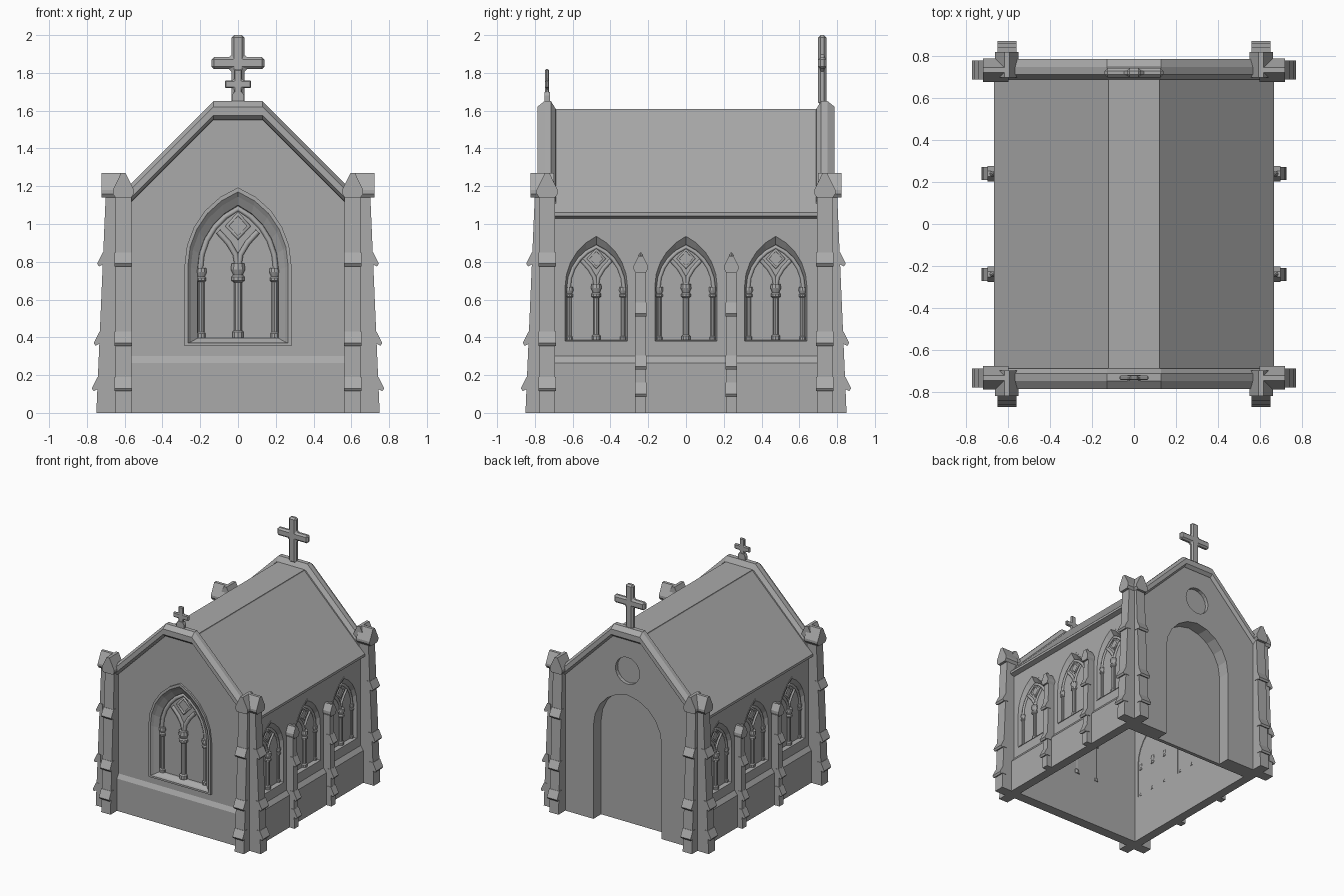
import bpy, bmesh
from math import pi, cos, sin, atan2

if "Cube" in bpy.data.objects:
    bpy.data.objects.remove(bpy.data.objects["Cube"])

GREY = (0.4, 0.4, 0.4, 1)
stone = bpy.data.materials.new("grey stone")
stone.use_nodes = True
stone.diffuse_color = GREY
stone.node_tree.nodes["Principled BSDF"].inputs["Base Color"].default_value = GREY


# Local frame of every part: x = outward, y = across, z = up, turned about z
def place(obj, turn, shift):
    obj.rotation_euler.z = turn
    obj.location = (-sin(turn) * shift, cos(turn) * shift, 0)
    obj.data.materials.append(stone)
    bpy.context.collection.objects.link(obj)
    return obj


def loft(name, rings, turn=0, shift=0):
    """Closed solid through matching rings of points."""
    bm = bmesh.new()
    loops = [[bm.verts.new(p) for p in ring] for ring in rings]
    n = len(loops[0])
    for a, b in zip(loops, loops[1:]):
        for i in range(n):
            j = (i + 1) % n
            bm.faces.new((a[i], a[j], b[j], b[i]))
    bm.faces.new(loops[0])
    bm.faces.new(loops[-1])
    bmesh.ops.recalc_face_normals(bm, faces=bm.faces)
    mesh = bpy.data.meshes.new(name)
    bm.to_mesh(mesh)
    bm.free()
    return place(bpy.data.objects.new(name, mesh), turn, shift)


def outward_prism(name, outline, r0, r1, turn=0, shift=0):
    return loft(name, [[(r, t, z) for t, z in outline] for r in (r0, r1)], turn, shift)


def across_prism(name, profile, half, turn=0, shift=0):
    return loft(name, [[(r, t, z) for r, z in profile] for t in (-half, half)], turn, shift)


def cut(obj, cutter):
    cutter.hide_render = True
    mod = obj.modifiers.new("cut", 'BOOLEAN')
    mod.operation, mod.solver, mod.object = 'DIFFERENCE', 'EXACT', cutter
    with bpy.context.temp_override(object=obj, active_object=obj, selected_objects=[obj]):
        bpy.ops.object.modifier_apply(modifier=mod.name)
    bpy.data.objects.remove(cutter)


def mirrored(half):
    return half + [(-t, z) for t, z in reversed(half)]


def arch(w, base, spring, apex, steps=5):
    """Pointed arch outline."""
    h = apex - spring
    radius = (w * w + h * h) / (2 * w)
    end = atan2(h, radius - w)
    side = [(w - radius + radius * cos(end * i / steps),
             spring + radius * sin(end * i / steps)) for i in range(steps)]
    left = [(-t, z) for t, z in reversed(side)]
    return [(w, base)] + side + [(0, apex)] + left + [(-w, base)]


def bar(name, points, radius, turn, shift, closed=False):
    """Round moulding along a path."""
    curve = bpy.data.curves.new(name, 'CURVE')
    curve.dimensions = '3D'
    curve.bevel_depth, curve.bevel_resolution = radius, 1
    curve.use_fill_caps = True
    spline = curve.splines.new('POLY')
    spline.points.add(len(points) - 1)
    for p, co in zip(spline.points, points):
        p.co = (*co, 1)
    spline.use_cyclic_u = closed
    return place(bpy.data.objects.new(name, curve), turn, shift)


def column(name, r, t, base, top, size, turn, shift):
    profile = [(.032, base), (.032, base + .03 * size), (.022, base + .04 * size)]
    profile += [(rad, top + dz * size) for rad, dz in
                ((.022, -.09), (.036, -.08), (.036, -.06), (.026, -.05), (.04, -.02), (.036, .01))]
    loft(name, [[(r + rad * size * cos(k * pi / 5), t + rad * size * sin(k * pi / 5), z)
                 for k in range(10)] for rad, z in profile], turn, shift)


def window(name, steps, size, turn, shift=0):
    """Stepped frame with pane, columns and tracery."""
    loft(name + "_frame", [[(r, t, z) for t, z in arch(*o)] for r, o in steps], turn, shift)
    r, (w, base, spring, apex) = steps[-1]
    column(name + "_column", r + .005, 0, base, spring + .02 * size, size, turn, shift)
    for s in (-1, 1):
        column(name + "_side_column", r, s * (w - .018 * size), base, spring, size * .75, turn, shift)
        bar(name + "_branch", [(r, s * t * size, spring + z * size) for t, z in
                               ((0, 0), (.014, .08), (.05, .14), (.105, .2))],
            .017 * size, turn, shift)
    inner = arch(w - .012 * size, base, spring, apex - .015 * size)[1:-1]
    bar(name + "_arch_moulding", [(r, t, z) for t, z in inner], .016 * size, turn, shift)
    mid, d = spring + (apex - spring) * .68, .058 * size
    bar(name + "_diamond", [(r, 0, mid + d * 1.1), (r, d, mid), (r, 0, mid - d * 1.1), (r, -d, mid)],
        .012 * size, turn, shift, True)


def buttress(name, inner, foot, head, top, half, ledges, cap, turn, shift):
    """Tapered pier with sloping ledges and a gabled cap."""
    across_prism(name, [(inner, 0), (foot, 0), (head, top), (inner, top)], half, turn, shift)
    for z in ledges:
        o = foot + (head - foot) * z / top
        across_prism(name + "_ledge", [(o - .03, z + .06), (o, z + .06), (o + .03, z),
                                       (o + .02, z - .015), (o, z - .005), (o - .03, z - .005)],
                     half + .004, turn, shift)
    wide, rise, over = cap
    outward_prism(name + "_cap", [(half, top - .02), (wide, top), (wide, top + .02), (.012, top + rise),
                                  (-.012, top + rise), (-wide, top + .02), (-wide, top), (-half, top - .02)],
                  inner, head + over, turn, shift)


# Nave walls and roof in one open-bottomed shell
outer = [(.655, 0), (.655, .265), (.63, .3), (.63, 1.03), (.668, 1.042), (.668, 1.062), (.12, 1.605)]
lining = [(-.58, 0), (-.58, 1.08), (-.1, 1.55), (.1, 1.55), (.58, 1.08), (.58, 0)]
nave = across_prism("nave_shell", mirrored(outer) + lining, .7)
across_prism("ridge_cap", mirrored([(.127, 1.585), (.122, 1.61)]), .7)

# Three traceried windows along each side
side_steps = [(.585, (.172, .375, .67, .95)), (.633, (.172, .375, .67, .95)),
              (.633, (.165, .38, .67, .935)), (.605, (.157, .385, .66, .895)),
              (.598, (.155, .385, .66, .89))]
for y in (-.475, 0, .475):
    cut(nave, outward_prism("cutter", arch(.168, .38, .67, .94), -.8, .8, 0, y))
    for turn, s in ((0, 1), (pi, -1)):
        window("side_window", side_steps, .74, turn, s * y)

# Gable walls
FRONT, BACK = -pi / 2, pi / 2
gable = mirrored([(.6, 0), (.6, 1.12), (.13, 1.58)])
front_wall = outward_prism("front_wall", gable, .68, .745, FRONT)
back_wall = outward_prism("back_wall", gable, .63, .76, BACK)
across_prism("front_plinth", [(.72, 0), (.765, 0), (.765, .265), (.745, .3), (.72, .3)], .58, FRONT)

# Front window
cut(front_wall, outward_prism("cutter", arch(.275, .36, .78, 1.185), .6, .9, FRONT))
window("front_window", [(.685, (.283, .355, .78, 1.193)), (.76, (.283, .355, .78, 1.193)),
                        (.76, (.265, .37, .78, 1.17)), (.742, (.25, .375, .77, 1.145)),
                        (.715, (.215, .395, .76, 1.1)), (.7, (.212, .397, .76, 1.097))], 1, FRONT)

# Back doorway and round recess
cut(back_wall, outward_prism("cutter", arch(.31, -.1, .77, 1.1), .66, .9, BACK))
circle = [(.11 * cos(k * pi / 10), 1.3 + .11 * sin(k * pi / 10)) for k in range(20)]
cut(back_wall, outward_prism("cutter", circle, .73, .9, BACK))

# Chamfered gable copings
coping = [(.685, -.12), (.69, -.04), (.715, 0), (.75, 0), (.787, -.03),
          (.787, -.075), (.765, -.095), (.735, -.1)]
for name, turn in (("front_coping", FRONT), ("back_coping", BACK)):
    loft(name, [[(r, t, z + dz) for r, dz in coping]
                for t, z in ((-.62, 1.16), (-.13, 1.65), (.13, 1.65), (.62, 1.16))], turn)

# Paired corner buttresses
for turn, inner, shift in ((0, .6, .735), (pi, .6, .735), (FRONT, .7, .607), (BACK, .7, .607)):
    for s in (-1, 1):
        buttress("corner_buttress", inner, inner + .15, inner + .1, 1.16, .042,
                 (.13, .37, .79), (.056, .11, .022), turn, s * shift)

# Slim side buttresses with pointed tops
for turn in (0, pi):
    for s in (-1, 1):
        buttress("side_buttress", .59, .7, .685, .76, .027,
                 (.1, .245, .525), (.037, .07, .015), turn, s * .24)
        loft("side_buttress_finial", [[(.675 + q * cos(k * pi / 3), q * sin(k * pi / 3), z)
                                       for k in range(6)]
                                      for q, z in ((.012, .81), (.015, .835), (.003, .85))], turn, s * .24)

# Bevelled gable crosses
for name, turn, r, deep, b, arm, mid, top in (("front_cross", FRONT, .735, .011, .022, .07, 1.74, 1.82),
                                              ("back_cross", BACK, .722, .022, .034, .14, 1.852, 2)):
    h = b * .95
    half = [(b, 1.63), (b, mid - h), (arm, mid - h), (arm, mid + h), (b, mid + h), (b, top)]
    cross = outward_prism(name, mirrored(half), r - deep, r + deep, turn)
    bevel = cross.modifiers.new("bevel", 'BEVEL')
    bevel.width, bevel.segments = deep * .6, 1
outward_prism("front_cross_foot", mirrored([(.032, 1.64), (.032, 1.68), (.022, 1.7)]), .72, .75, FRONT)
